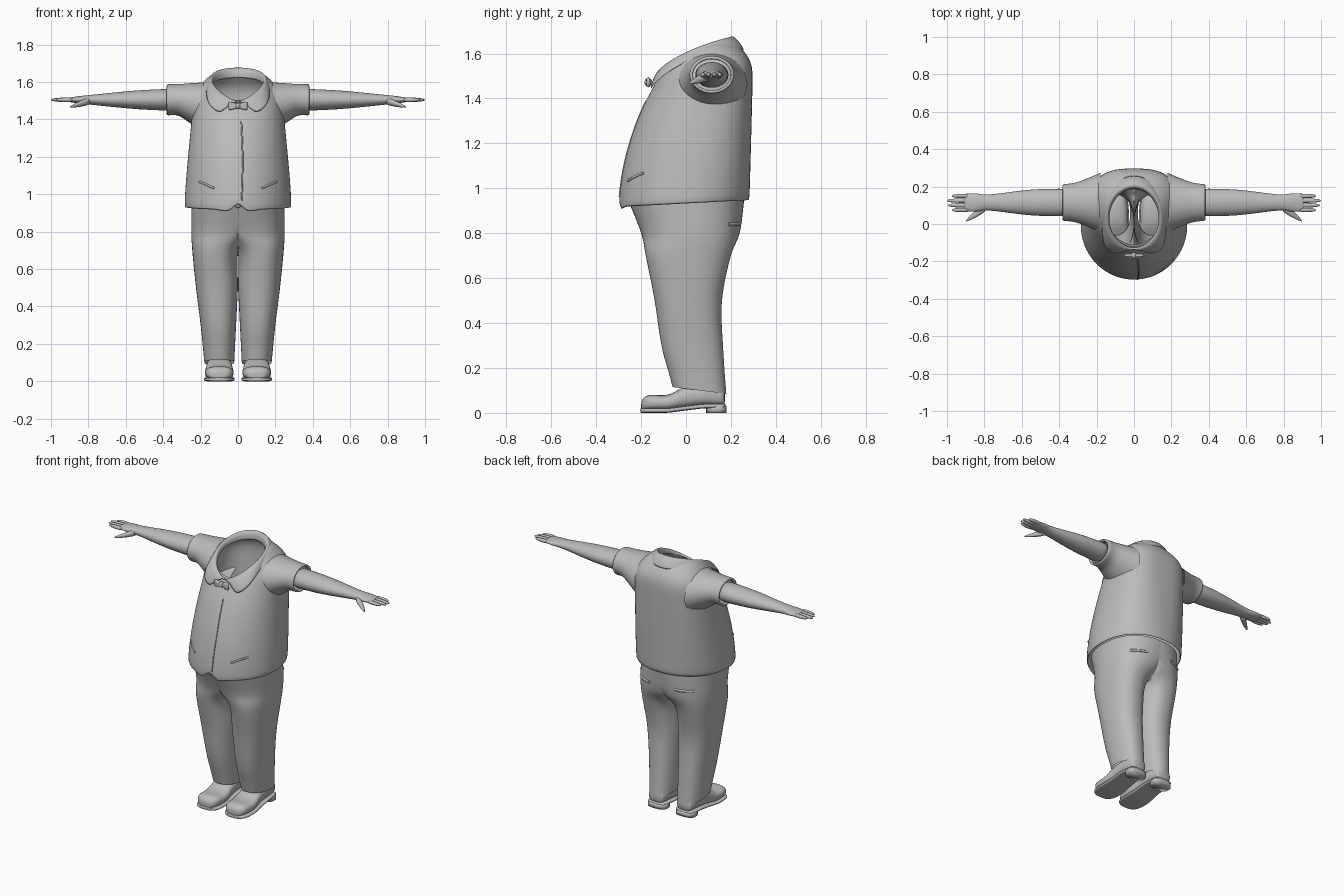
import bpy, bmesh, math
from mathutils import Vector
from mathutils.bvhtree import BVHTree

cube = bpy.data.objects.get("Cube")
if cube:
    bpy.data.objects.remove(cube)

shade = (0.5, 0.5, 0.5, 1)
grey = bpy.data.materials.new("plain grey")
grey.use_nodes = True
grey.diffuse_color = shade
grey.node_tree.nodes["Principled BSDF"].inputs["Base Color"].default_value = shade


def mix(start, end, factor):
    return start + (end - start) * factor


def ring(axis, centre, half_a, half_b, tilt=0, lift=0, power=2, far_power=None, count=24):
    """Rounded section around a centre, lying across the given axis."""
    points = []
    for i in range(count):
        angle = math.tau * i / count
        c, s = math.cos(angle), math.sin(angle)
        p = far_power if far_power and s > 0 else power
        a = half_a * math.copysign(abs(c) ** (2 / p), c)
        b = half_b * math.copysign(abs(s) ** (2 / p), s)
        along = tilt * b / half_b + lift * c * c
        offset = {"x": (along, a, b), "y": (a, along, b), "z": (a, b, along)}[axis]
        points.append(Vector(centre) + Vector(offset))
    return points


def flow(keys, steps=3):
    """Fill in rows between key rows along a smooth spline."""
    padded = [keys[0], *keys, keys[-1]]
    rows = []
    for before, start, end, after in zip(padded, padded[1:], padded[2:], padded[3:]):
        for i in range(steps):
            t = i / steps
            row = []
            for p, q, r, s in zip(before, start, end, after):
                bend = (r - p) * t * (1 - t) ** 2 - (s - q) * t * t * (1 - t)
                row.append(mix(q, r, t * t * (3 - 2 * t)) + bend / 2)
            rows.append(row)
    return rows + [list(keys[-1])]


def skin(bm, rings, caps=(True, True), closed=True):
    rows = [[bm.verts.new(point) for point in points] for points in rings]
    count = len(rows[0])
    for lower, upper in zip(rows, rows[1:]):
        for i in range(count if closed else count - 1):
            j = (i + 1) % count
            bm.faces.new((lower[i], lower[j], upper[j], upper[i]))
    for row, cap in zip((rows[0], rows[-1]), caps):
        if cap:
            bm.faces.new(row)


def finish(name, bm, mirror=False, thick=0, levels=1):
    bmesh.ops.recalc_face_normals(bm, faces=bm.faces)
    mesh = bpy.data.meshes.new(name)
    bm.to_mesh(mesh)
    bm.free()
    mesh.materials.append(grey)
    mesh.shade_smooth()
    obj = bpy.data.objects.new(name, mesh)
    bpy.context.collection.objects.link(obj)
    if mirror:
        obj.modifiers.new("mirror", "MIRROR")
    if thick:
        obj.modifiers.new("thickness", "SOLIDIFY").thickness = thick
    if levels:
        smooth = obj.modifiers.new("smooth", "SUBSURF")
        smooth.levels = smooth.render_levels = levels
    return obj


def loft(name, rings, caps=(True, True), **options):
    bm = bmesh.new()
    skin(bm, rings, caps)
    return finish(name, bm, **options)


# Vest: a belly that leans back as it rises, then shoulders closing to the neck
def vest_ring(height, width, front, back, **options):
    centre = (0, (front + back) / 2, height)
    return ring("z", centre, width, (back - front) / 2, count=48, **options)


vest_rings = []
for i in range(11):
    h = i / 10
    vest_rings.append(vest_ring(
        mix(.93, 1.49, h), .287 - .05 * h ** 1.3, .16 * h ** 1.7 - .3, mix(.283, .298, h),
        tilt=.03 * h ** 4 + .015 * (1 - h) ** 4, lift=.03 * h ** 6, far_power=mix(2.2, 2.9, h)))
for i in range(1, 5):
    s = i / 4
    vest_rings.append(vest_ring(
        mix(1.49, 1.575, s ** .7), mix(.237, .148, s), mix(-.14, -.115, s), mix(.298, .225, s ** 1.5),
        tilt=mix(.03, .07, s), lift=mix(.03, .05, s ** .5), far_power=mix(2.9, 2, s)))
# Pointed front hem with a notch in the middle
for point in vest_rings[0]:
    if point.y < -.1:
        side = abs(point.x)
        point.z += .05 * max(0, 1 - side / .04) - .015 * max(0, 1 - abs(side - .06) / .06)
vest = loft("vest", vest_rings, (False, False), thick=.01)

# Trousers: one leg and half the hips, cut at the centre plane and mirrored
leg_keys = [  # height, inner and outer side, front, back
    (.1, .02, .18, -.06, .18), (.3, .01, .2, -.11, .165), (.5, 0, .225, -.14, .16),
    (.7, -.01, .245, -.18, .2), (.8, -.15, .25, -.2, .24), (.95, -.25, .25, -.26, .26)]
leg_rings = []
for z, inner, outer, front, back in flow(leg_keys, 4):
    section = ring("z", ((inner + outer) / 2, (front + back) / 2, z), (outer - inner) / 2,
                   (back - front) / 2, tilt=-.015 if z < .2 else 0, power=2.3, count=40)
    for point in section:
        point.x = max(point.x, 0)
    leg_rings.append(section)
bm = bmesh.new()
skin(bm, leg_rings, (False, False))
hidden = [face for face in bm.faces if all(v.co.x < .001 for v in face.verts)]
bmesh.ops.delete(bm, geom=hidden, context="FACES")
bmesh.ops.remove_doubles(bm, verts=bm.verts, dist=.001)
trousers = finish("trousers", bm, mirror=True)

# Short sleeves with a turned-in cuff
arm_y, arm_z = .115, 1.505
sleeve_keys = [  # distance out, drop, half depth, half height
    (.18, .04, .16, .135), (.25, .02, .13, .11), (.32, 0, .105, .085), (.38, 0, .1, .085)]
sleeve_rings = [ring("x", (x, arm_y, arm_z - drop), a, b) for x, drop, a, b in flow(sleeve_keys)]
sleeve_rings += [ring("x", (x, arm_y, arm_z), .085, .07) for x in (.385, .36)]
loft("sleeves", sleeve_rings, (False, False), mirror=True)

# Arms tapering to the wrist and flattening into the palm
arm_keys = [(.34, .075, .06), (.55, .07, .05), (.77, .043, .028), (.85, .05, .02), (.91, .047, .01)]
loft("arms", [ring("x", (x, arm_y, arm_z), a, b) for x, a, b in flow(arm_keys)], mirror=True)

# Four fingers and a thumb
bm = bmesh.new()
for i, tip in enumerate((.975, .995, 1, .975)):
    y = mix(.075, .15, i / 3)
    steps = [(.88, .012), (.92, .013), (tip - .02, .011), (tip, .004)]
    skin(bm, [ring("x", (x, y, arm_z), r, r, count=10) for x, r in steps])
thumb_rings = []
for i in range(6):
    t = i / 5
    centre = (mix(.79, .9, t), mix(.095, .015, t), mix(1.5, 1.466, t))
    radius = .022 * (1 - t ** 2) + .004
    thumb_rings.append(ring("x", centre, radius, radius * .8, count=12))
skin(bm, thumb_rings)
finish("fingers", bm, mirror=True)

# Shoes: uppers, arched soles and heels
shoe_keys = [  # position, half width, top
    (-.2, .03, .05), (-.17, .07, .08), (-.08, .078, .08), (0, .07, .12), (.1, .066, .13), (.175, .05, .11)]
upper_rings, sole_rings = [], []
for y, half, top in flow(shoe_keys):
    arch = .02 * min(1, max(0, (y + .08) / .15))
    bottom = .01 + arch
    upper_rings.append(ring("y", (.1, y, (top + bottom) / 2), half, (top - bottom) / 2, power=2.6))
    sole_rings.append(ring("y", (.1, y * 1.02, .01 + arch), half + .005, .01, power=4))
loft("shoe_uppers", upper_rings, mirror=True)
loft("shoe_soles", sole_rings, mirror=True)
loft("shoe_heels", [ring("z", (.1, .135, z), .065, .045, power=3) for z in (0, .03)], mirror=True, levels=0)

# Shirt collar: a tilted loop with an inner stand, a fold and a leaf that widens at the front
collar = []
for i in range(13):
    angle = math.pi * i / 12
    c, s = math.cos(angle), math.sin(angle)
    rise = (1 - c) / 2
    edge = Vector((.14 * s, mix(-.135, .195, rise), 1.5 + .185 * rise ** .6))
    fall = Vector((.035 * s + .09 * max(0, c) ** 2, .02 - .05 * c, -.04 - .03 * c * c))
    stand = edge + Vector((-.01 * s, .01 * c, -.05 * rise - .015))
    fold = edge + fall * .4 + Vector((0, 0, .018))
    collar.append([stand, edge, fold, edge + fall])
bm = bmesh.new()
skin(bm, collar, (False, False), closed=False)
finish("collar", bm, mirror=True, thick=.008)

# Bow tie: flared wings and a knot
bow_y, bow_z = -.168, 1.472
wings = [(0, .012), (.025, .018), (.055, .03)]
loft("bow_wings", [ring("x", (x, bow_y, bow_z), .01, h, power=4, count=12) for x, h in wings], mirror=True)
knot = [(-.014, .014), (0, .018), (.014, .014)]
loft("bow_knot", [ring("x", (x, bow_y, bow_z), .017, h, power=3, count=12) for x, h in knot])

# Shirt tail showing in the hem notch
loft("shirt_tail", [ring("z", (0, -.28, z), half, .01, count=12) for z, half in ((.92, .02), (1, .04))])


# Raised seams laid on a garment
def seam(name, garment, corners, width, mirror=False, steps=8):
    tree = BVHTree.FromObject(garment, bpy.context.evaluated_depsgraph_get())
    path = []
    for start, end in zip(corners, corners[1:]):
        for i in range(steps + 1):
            path.append(tree.find_nearest(Vector(start).lerp(Vector(end), i / steps))[0])
    curve = bpy.data.curves.new(name, "CURVE")
    curve.dimensions = "3D"
    curve.bevel_depth = width
    curve.bevel_resolution = 1
    curve.use_fill_caps = True
    line = curve.splines.new("POLY")
    line.points.add(len(path) - 1)
    for point, place in zip(line.points, path):
        point.co = (*place, 1)
    curve.materials.append(grey)
    obj = bpy.data.objects.new(name, curve)
    bpy.context.collection.objects.link(obj)
    if mirror:
        obj.modifiers.new("mirror", "MIRROR")


bpy.context.view_layer.update()
seam("button_placket", vest, [(.02, -.2, 1.4), (.03, -.3, 1.2), (.03, -.4, .97)], .004)
seam("vest_pockets", vest, [(.15, -.3, 1.04), (.22, -.2, 1.07)], .006, mirror=True)
seam("back_pockets", trousers, [(.1, .3, .84), (.2, .2, .84)], .008, mirror=True)
